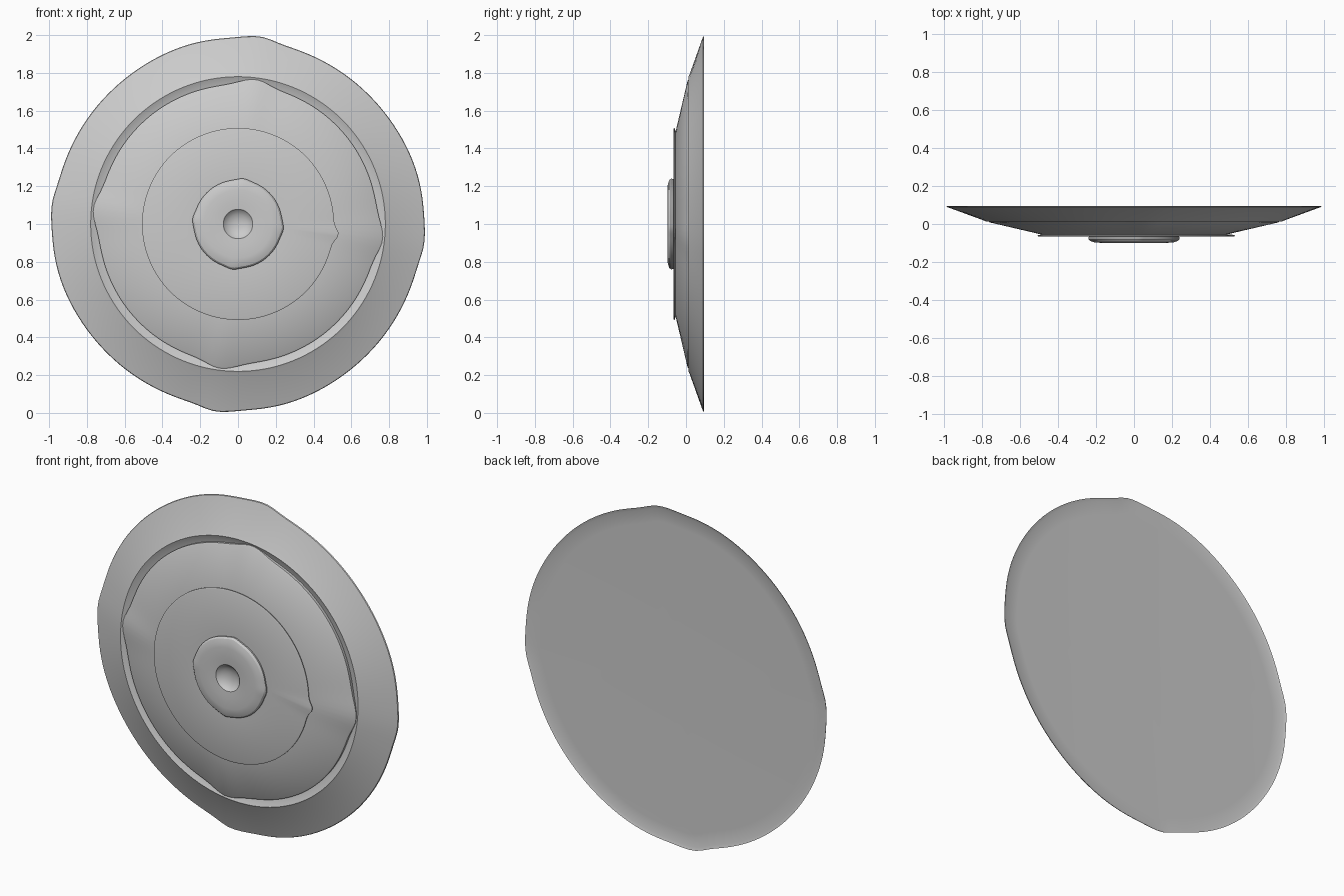
import bpy, bmesh, math

cube = bpy.data.objects.get("Cube")
if cube:
    bpy.data.objects.remove(cube, do_unlink=True)

metal = bpy.data.materials.new("plain_grey")
metal.use_nodes = True
GREY = (0.6, 0.6, 0.6, 1)
metal.diffuse_color = GREY
metal.node_tree.nodes["Principled BSDF"].inputs["Base Color"].default_value = GREY

SEGMENTS = 144
CORNERS = [math.radians(a) for a in (83, 174, 263, 354)]


def bulge(angle, corners, fall=0.09, rise=0.12):
    """Lopsided ripple: steep clockwise of each corner, gentle the other way."""
    total = 0
    for c in corners:
        d = (angle - c + math.pi) % math.tau - math.pi
        total += math.exp(-(d / (rise if d > 0 else fall)) ** 2)
    return total


def turned(name, profile, shape=None):
    """Spin (radius, y) points around the y axis; shape offsets the radius."""
    bm = bmesh.new()
    rings = []
    for r, y in profile:
        if r == 0:
            rings.append([bm.verts.new((0, y, 1))] * SEGMENTS)
            continue
        ring = []
        for i in range(SEGMENTS):
            a = math.tau * i / SEGMENTS
            rr = r + (shape(a, r) if shape else 0)
            ring.append(bm.verts.new((rr * math.cos(a), y, 1 + rr * math.sin(a))))
        rings.append(ring)
    for lower, upper in zip(rings, rings[1:]):
        for i in range(SEGMENTS):
            j = (i + 1) % SEGMENTS
            corners = list(dict.fromkeys((lower[i], lower[j], upper[j], upper[i])))
            bm.faces.new(corners)
    bmesh.ops.recalc_face_normals(bm, faces=bm.faces)
    mesh = bpy.data.meshes.new(name)
    bm.to_mesh(mesh)
    bm.free()
    obj = bpy.data.objects.new(name, mesh)
    bpy.context.collection.objects.link(obj)
    mesh.materials.append(metal)
    bpy.ops.object.select_all(action='DESELECT')
    obj.select_set(True)
    bpy.context.view_layer.objects.active = obj
    bpy.ops.object.shade_smooth_by_angle(angle=math.radians(25))
    return obj


def rim_shape(a, r):
    # Wavy only near the outer edge, a little taller than wide
    if r < 0.85:
        return 0
    spike = 0.012 * bulge(a, CORNERS) + 0.008 * math.sin(a) ** 2 * bulge(a, CORNERS)
    swell = 0.013 * bulge(a, [c + 0.3 for c in CORNERS], 0.35, 0.35)
    return spike + swell


def cone_shape(a, r):
    return 0.032 * bulge(a, CORNERS, 0.12, 0.14) if r > 0.7 else 0


def plate_shape(a, r):
    return 0.028 * bulge(a, [math.radians(-6)], 0.07, 0.07) if r > 0.45 else 0


def hub_shape(a, r):
    return 0.008 * bulge(a, CORNERS, 0.15, 0.15) if r > 0.2 else 0


# Flared outer rim with a flat back and a recessed channel inside it
turned("outer_rim", [(0, 0.088), (0.88, 0.088), (0.955, 0.09), (0.973, 0.096),
                     (0.97, 0.09), (0.79, 0.018), (0.78, 0.012),
                     (0.73, 0.035), (0, 0.035)], rim_shape)

# Shallow middle cone sitting in the channel
turned("middle_cone", [(0, 0.05), (0.735, 0.05), (0.738, 0.013), (0.73, 0.008),
                       (0.49, -0.055), (0, -0.055)], cone_shape)

# Thin flat plate in front of the cone
turned("front_plate", [(0, -0.05), (0.49, -0.055), (0.508, -0.06), (0.508, -0.064),
                       (0.5, -0.067), (0.25, -0.065), (0, -0.065)], plate_shape)

# Rounded hub with a dimple in the middle
turned("centre_hub", [(0, -0.05), (0.215, -0.055), (0.232, -0.068), (0.234, -0.079),
                      (0.225, -0.089), (0.205, -0.096), (0.18, -0.099), (0.12, -0.099),
                      (0.078, -0.096), (0.072, -0.088), (0.05, -0.074),
                      (0.025, -0.067), (0, -0.065)], hub_shape)
